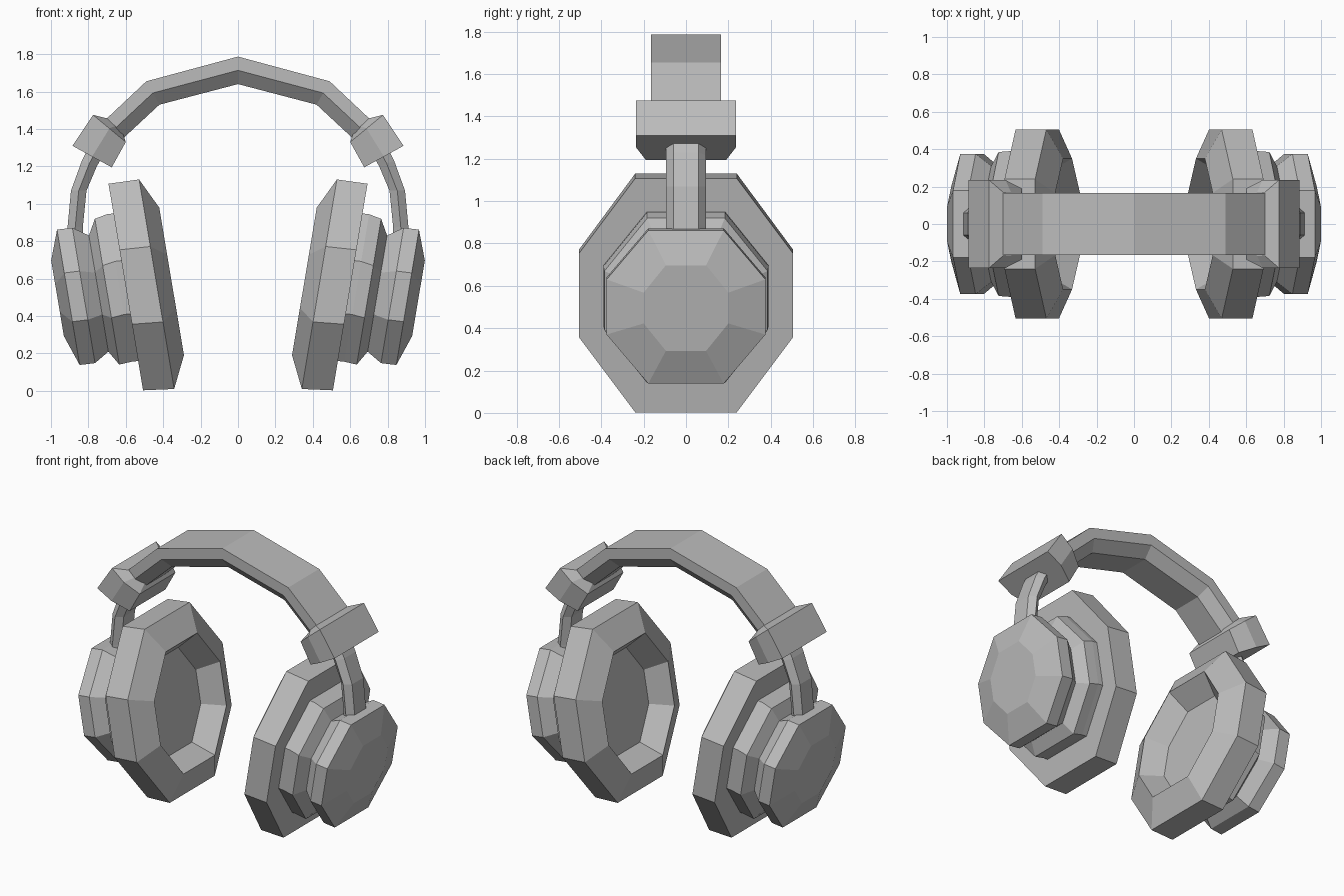
import bpy
import bmesh

cube = bpy.data.objects.get("Cube")
if cube:
    bpy.data.objects.remove(cube, do_unlink=True)

grey = bpy.data.materials.new("plain_grey")
grey.use_nodes = True
COLOUR = (0.5, 0.5, 0.5, 1)
grey.diffuse_color = COLOUR
grey.node_tree.nodes["Principled BSDF"].inputs["Base Color"].default_value = COLOUR


def loft(name, rings):
    """Skin a list of equal-length point rings and close both ends."""
    bm = bmesh.new()
    loops = [[bm.verts.new(p) for p in ring] for ring in rings]
    n = len(loops[0])
    for a, b in zip(loops, loops[1:]):
        for i in range(n):
            j = (i + 1) % n
            bm.faces.new((a[i], a[j], b[j], b[i]))
    bm.faces.new(loops[0])
    bm.faces.new(loops[-1])
    bmesh.ops.recalc_face_normals(bm, faces=bm.faces)
    mesh = bpy.data.meshes.new(name)
    bm.to_mesh(mesh)
    bm.free()
    mesh.materials.append(grey)
    obj = bpy.data.objects.new(name, mesh)
    bpy.context.collection.objects.link(obj)
    return obj


# Stretched octagon, as fractions of half depth and half height
OCTAGON = [(0.475, 1), (1, 0.36), (1, -0.36), (0.475, -1),
           (-0.475, -1), (-1, -0.36), (-1, 0.36), (-0.475, 1)]
LEAN_X, LEAN_Z = 0.165, 0.986


def cup_ring(side, x, z, depth, height):
    return [(side * (x + LEAN_X * height * v), depth * u, z + LEAN_Z * height * v)
            for u, v in OCTAGON]


def band_ring(side, xo, zo, xi, zi, w_out, w_mid, w_in):
    """Six-sided section between an outer and an inner point of the arch."""
    xm, zm = (xo + xi) / 2, (zo + zi) / 2
    half = [(xo, zo, w_out), (xm, zm, w_mid), (xi, zi, w_in)]
    ring = [(side * x, w, z) for x, z, w in half]
    return ring + [(side * x, -w, z) for x, z, w in reversed(half)]


# Rings run from the recessed floor outwards: centre x, centre z, half depth, half height
PAD = [(0.485, 0.56, 0.27, 0.31), (0.355, 0.585, 0.35, 0.40),
       (0.435, 0.57, 0.505, 0.568), (0.60, 0.555, 0.505, 0.56)]
SHELL = [(0.59, 0.555, 0.39, 0.40), (0.635, 0.55, 0.39, 0.40),
         (0.70, 0.53, 0.385, 0.395), (0.745, 0.52, 0.31, 0.315),
         (0.825, 0.51, 0.375, 0.367), (0.907, 0.50, 0.375, 0.367),
         (0.965, 0.495, 0.20, 0.205)]

# Band stations: outer x, z, inner x, z, then half widths
STEM_W = (0.06, 0.095, 0.06)
STEM = [(0.915, 0.84, 0.83, 0.82), (0.91, 0.89, 0.83, 0.87),
        (0.893, 1.07, 0.81, 1.07), (0.835, 1.23, 0.755, 1.20),
        (0.79, 1.32, 0.71, 1.28)]
SLIDER = [(0.70, 1.457, 0.615, 1.375, 0.17, 0.17, 0.11),
          (0.775, 1.475, 0.60, 1.33, 0.235, 0.235, 0.19),
          (0.885, 1.31, 0.675, 1.195, 0.235, 0.235, 0.19)]

for side, label in ((1, "left"), (-1, "right")):
    loft(label + "_ear_pad", [cup_ring(side, *r) for r in PAD])
    loft(label + "_ear_shell", [cup_ring(side, *r) for r in SHELL])
    loft(label + "_stem", [band_ring(side, *s, *STEM_W) for s in STEM])
    loft(label + "_slider", [band_ring(side, *s) for s in SLIDER])

# Headband arch, mirrored from one half
BAND_W = (0.165, 0.165, 0.105)
HALF = [(0.74, 1.42, 0.63, 1.335), (0.49, 1.655, 0.42, 1.53)]
arch = [band_ring(-1, *s, *BAND_W) for s in HALF]
arch.append(band_ring(1, 0, 1.787, 0, 1.64, *BAND_W))
arch += [band_ring(1, *s, *BAND_W) for s in reversed(HALF)]
loft("headband", arch)
